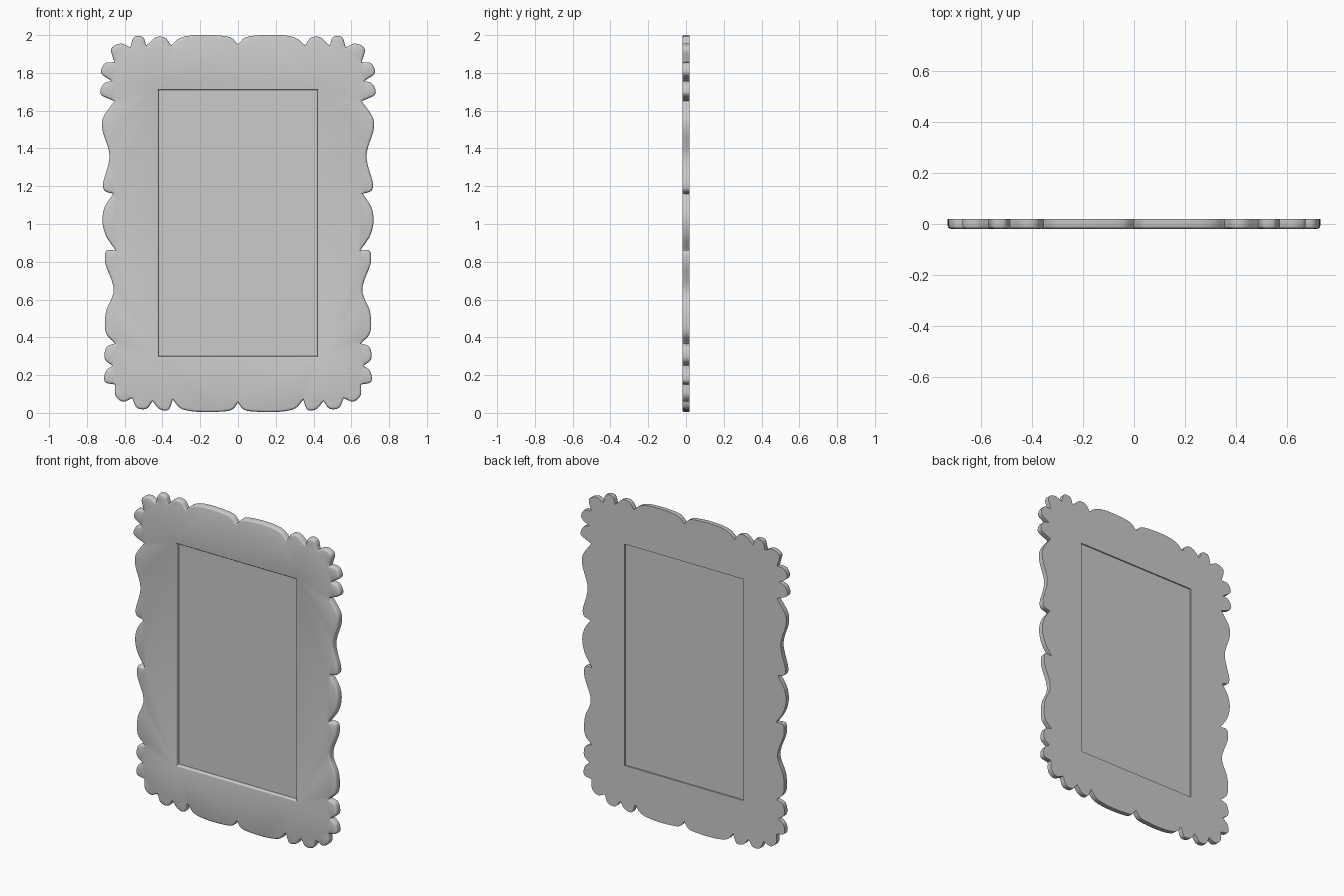
import bpy, bmesh
from mathutils import Vector

if "Cube" in bpy.data.objects:
    bpy.data.objects.remove(bpy.data.objects["Cube"])

# Right half of the scalloped outline (x, z): one row per lobe, each ends on a notch
START = (0, 1.95)
LOBES = [
    [(.035, 1.985), (.10, 1.998), (.25, 1.998), (.315, 1.98), (.355, 1.945)],
    [(.385, 1.985), (.43, 1.99), (.485, 1.945)],
    [(.505, 1.99), (.55, 1.99), (.57, 1.935)],
    [(.62, 1.955), (.67, 1.93), (.655, 1.857)],
    [(.705, 1.85), (.725, 1.80), (.668, 1.757)],
    [(.71, 1.743), (.728, 1.69), (.655, 1.65)],
    [(.715, 1.56), (.718, 1.50), (.68, 1.36), (.715, 1.205), (.705, 1.175), (.66, 1.16)],
    [(.705, 1.09), (.718, 1.02), (.70, .94), (.648, .86)],
    [(.695, .86), (.705, .805), (.658, .65), (.70, .53), (.698, .42), (.65, .368)],
    [(.695, .35), (.705, .285), (.665, .25)],
    [(.70, .22), (.705, .165), (.652, .15)],
    [(.648, .09), (.61, .06), (.56, .078)],
    [(.535, .027), (.485, .022), (.452, .062)],
    [(.415, .02), (.37, .015), (.345, .07)],
    [(.305, .025), (.24, .008), (.10, .006), (.03, .018), (0, .055)],
]
HALF_W, Z0, Z1 = .42, .30, 1.71
FRONT, BACK = -.019, .019


def spline(pts, steps=6):
    """Centripetal Catmull-Rom through one lobe, leaving its notches sharp."""
    p = [Vector(a) for a in pts]
    p = [2 * p[0] - p[1]] + p + [2 * p[-1] - p[-2]]
    out = []
    for a, b, c, d in zip(p, p[1:], p[2:], p[3:]):
        t1 = (b - a).length ** .5
        t2 = t1 + (c - b).length ** .5
        t3 = t2 + (d - c).length ** .5
        for i in range(steps):
            t = t1 + (t2 - t1) * i / steps
            a1 = a.lerp(b, t / t1)
            a2 = b.lerp(c, (t - t1) / (t2 - t1))
            a3 = c.lerp(d, (t - t2) / (t3 - t2))
            out.append(a1.lerp(a2, t / t2).lerp(a2.lerp(a3, (t - t1) / (t3 - t1)),
                                                (t - t1) / (t2 - t1)))
    return out


def inset(loop, dist):
    """Move a clockwise loop inwards (negative = outwards)."""
    out = []
    for i, p in enumerate(loop):
        d = ((p - loop[i - 1]).normalized()
             + (loop[(i + 1) % len(loop)] - p).normalized()).normalized()
        out.append(p + Vector((d.y, -d.x)) * dist)
    return out


def skin(bm, loop, profile):
    """Bridge rings of (inset, y); return the first and last ring."""
    rings = [[bm.verts.new((p.x, y, p.y)) for p in inset(loop, d)] for d, y in profile]
    for r, s in zip(rings, rings[1:]):
        for i in range(len(r)):
            bm.faces.new((r[i - 1], r[i], s[i], s[i - 1]))
    return rings[0], rings[-1]


def ring_edges(bm, ring):
    return [bm.edges.get((ring[i - 1], ring[i])) for i in range(len(ring))]


# Full outline: right half plus its mirror
half, last = [], START
for lobe in LOBES:
    half += spline([last] + lobe)
    last = lobe[-1]
half.append(Vector(last))
outline = half + [Vector((-p.x, p.y)) for p in reversed(half[1:-1])]
opening = [Vector(p) for p in ((-HALF_W, Z0), (-HALF_W, Z1), (HALF_W, Z1), (HALF_W, Z0))]

# Frame: rounded front rim, bevelled rectangular opening
bm = bmesh.new()
ob, of = skin(bm, outline, [(0, BACK), (0, -.008), (.002, -.013), (.006, -.017), (.012, FRONT)])
ib, if_ = skin(bm, opening, [(0, BACK), (0, -.010), (-.003, -.016), (-.009, FRONT)])
for outer, inner in ((ob, ib), (of, if_)):
    bmesh.ops.triangle_fill(bm, use_beauty=True,
                            edges=ring_edges(bm, outer) + ring_edges(bm, inner))
bmesh.ops.recalc_face_normals(bm, faces=bm.faces)
mesh = bpy.data.meshes.new("frame")
bm.to_mesh(mesh)
bm.free()
frame = bpy.data.objects.new("frame", mesh)
bpy.context.collection.objects.link(frame)
bpy.context.view_layer.objects.active = frame
frame.select_set(True)
bpy.ops.object.shade_smooth_by_angle(angle=.7)

# Picture panel, recessed from both faces
bpy.ops.mesh.primitive_cube_add(size=1, location=(0, .008, (Z0 + Z1) / 2))
panel = bpy.context.object
panel.name = "picture_panel"
panel.scale = (2 * HALF_W, .006, Z1 - Z0)
